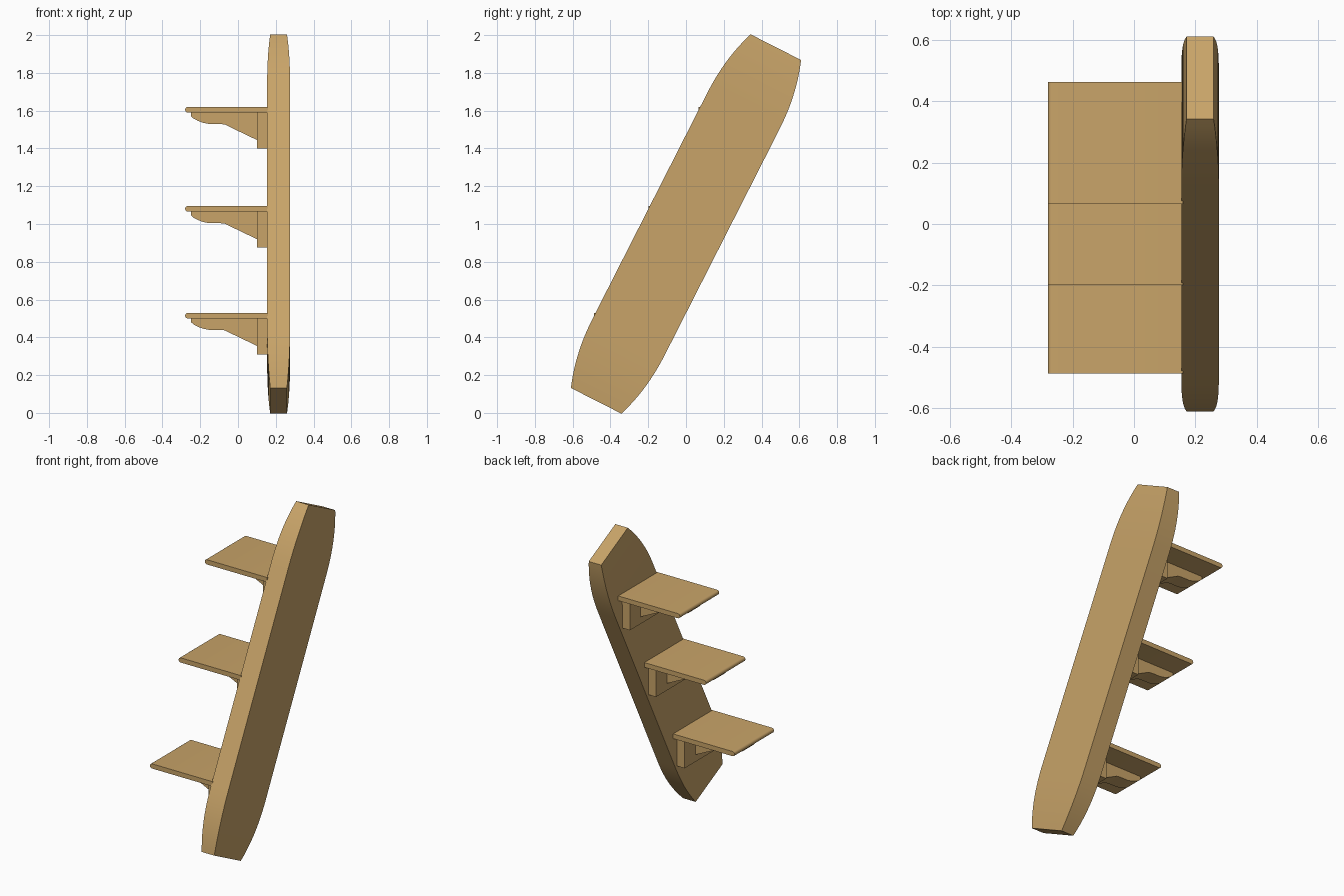
import bpy, bmesh, math
from mathutils import Vector

if "Cube" in bpy.data.objects:
    bpy.data.objects.remove(bpy.data.objects["Cube"])


def finish(bm, name, angle=30):
    bmesh.ops.recalc_face_normals(bm, faces=bm.faces)
    mesh = bpy.data.meshes.new(name)
    bm.to_mesh(mesh)
    bm.free()
    ob = bpy.data.objects.new(name, mesh)
    bpy.context.collection.objects.link(ob)
    mat = bpy.data.materials.get("wood") or bpy.data.materials.new("wood")
    mat.diffuse_color = (0.58, 0.37, 0.14, 1)
    mat.use_nodes = True
    mat.node_tree.nodes["Principled BSDF"].inputs["Base Color"].default_value = mat.diffuse_color
    mesh.materials.append(mat)
    bpy.ops.object.select_all(action='DESELECT')
    ob.select_set(True)
    bpy.context.view_layer.objects.active = ob
    bpy.ops.object.shade_smooth_by_angle(angle=math.radians(angle))
    return ob


def extrude_xz(name, profile, y0, y1):
    """Extrude an (x, z) outline from y0 to y1."""
    bm = bmesh.new()
    a = [bm.verts.new((x, y0, z)) for x, z in profile]
    b = [bm.verts.new((x, y1, z)) for x, z in profile]
    n = len(a)
    for i in range(n):
        j = (i + 1) % n
        bm.faces.new((a[i], a[j], b[j], b[i]))
    bm.faces.new(a)
    bm.faces.new(b[::-1])
    return finish(bm, name)


# Leaning back board: rectangular sections lofted along its axis, tapering at both ends
axis = Vector((0, 0.453, 0.8915))
side = Vector((0, 0.8915, -0.453))
centre = Vector((0.215, 0, 1))
LEN, START, STEPS = 1.05, 0.66, 12
half = []
for i in range(STEPS + 1):
    t = i / STEPS
    half.append((START + (LEN - START) * t, 0.214 - 0.064 * t ** 2.2, 0.061 - 0.017 * t ** 2.6))
stations = [(-s, w, d) for s, w, d in reversed(half)] + half

bm = bmesh.new()
rings = []
for s, w, d in stations:
    c = centre + axis * s
    rings.append([bm.verts.new(c + side * (w * u) + Vector((d * v, 0, 0)))
                  for u, v in ((-1, -1), (1, -1), (1, 1), (-1, 1))])
for r, q in zip(rings, rings[1:]):
    for i in range(4):
        j = (i + 1) % 4
        bm.faces.new((r[i], r[j], q[j], q[i]))
bm.faces.new(rings[0])
bm.faces.new(rings[-1])
finish(bm, "back_board")

# Three shelves, each with a wall block and a curved bracket
WALL, DEPTH = 0.16, 0.397
for label, y, top in (("bottom", -0.487, 0.53), ("middle", -0.198, 1.095), ("top", 0.065, 1.62)):
    under = top - 0.03

    # Shelf plate with rounded outer edge
    nose = [(-0.265 - 0.015 * math.sin(a), top - 0.015 + 0.015 * math.cos(a))
            for a in (math.pi * k / 8 for k in range(9))]
    extrude_xz(label + "_shelf", [(WALL, top)] + nose + [(WALL, under)], y, y + DEPTH)

    # Wall block
    extrude_xz(label + "_wall_block",
               [(0.10, under), (WALL, under), (WALL, top - 0.22), (0.10, top - 0.22)],
               y + 0.045, y + DEPTH - 0.04)

    # Bracket
    outline = [(-0.25, 0), (-0.25, -0.018), (-0.235, -0.032), (-0.21, -0.045), (-0.185, -0.054),
               (-0.155, -0.06), (-0.10, -0.06), (-0.07, -0.063), (-0.04, -0.078),
               (0.11, -0.15), (0.11, 0)]
    mid = y + DEPTH / 2
    extrude_xz(label + "_bracket", [(x, under + z) for x, z in outline], mid - 0.05, mid + 0.05)
